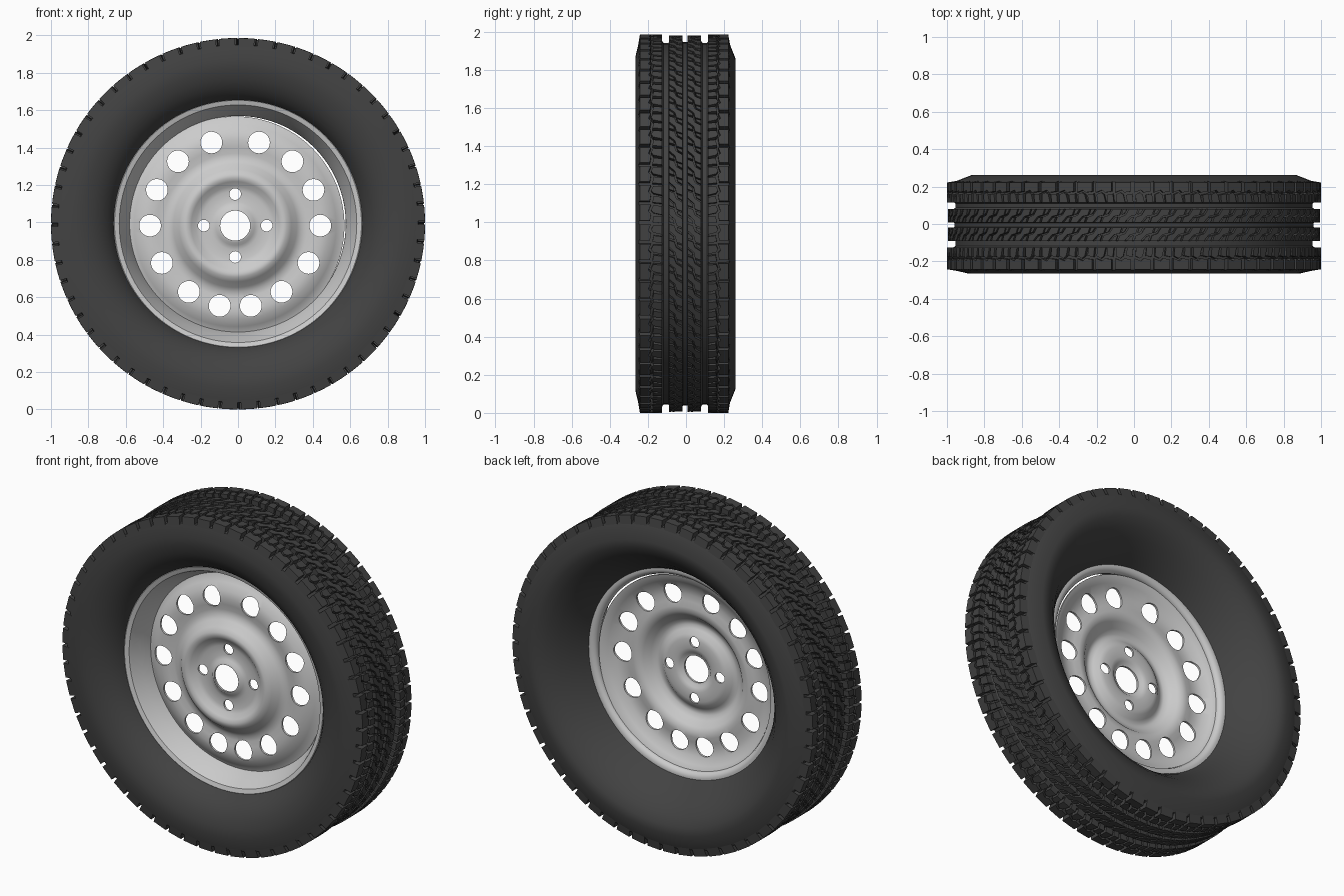
import bpy, bmesh, math

if "Cube" in bpy.data.objects:
    bpy.data.objects.remove(bpy.data.objects["Cube"])

CZ = 0.993          # wheel axle height
ZS = 0.993          # tyre is a touch shorter than it is long

def material(name, c):
    m = bpy.data.materials.new(name)
    m.diffuse_color = (c, c, c, 1)
    m.use_nodes = True
    m.node_tree.nodes["Principled BSDF"].inputs["Base Color"].default_value = m.diffuse_color
    return m

RUBBER = material("rubber", 0.055)

def polar(r, y, a):
    return (r * math.sin(a), y, r * math.cos(a))

def finish(name, bm, loc, mat=None, angle=None, zs=1.0):
    bmesh.ops.recalc_face_normals(bm, faces=bm.faces)
    me = bpy.data.meshes.new(name)
    bm.to_mesh(me)
    bm.free()
    ob = bpy.data.objects.new(name, me)
    bpy.context.collection.objects.link(ob)
    ob.location = loc
    ob.scale.z = zs
    if mat:
        me.materials.append(mat)
    if angle:
        smooth(ob, angle)
    return ob

def smooth(ob, angle):
    bpy.ops.object.select_all(action='DESELECT')
    bpy.context.view_layer.objects.active = ob
    ob.select_set(True)
    bpy.ops.object.shade_smooth_by_angle(angle=math.radians(angle))

def lathe(name, profile, loc, segs=120, closed=False, **kw):
    """Spin (radius, y) points around the y axis."""
    bm = bmesh.new()
    rings = [[bm.verts.new(polar(r, y, 2 * math.pi * i / segs)) for i in range(segs)]
             for r, y in profile]
    pairs = list(zip(rings, rings[1:]))
    if closed:
        pairs.append((rings[-1], rings[0]))
    for p, q in pairs:
        for i in range(segs):
            j = (i + 1) % segs
            bm.faces.new((p[i], p[j], q[j], q[i]))
    return finish(name, bm, loc, **kw)

# Tyre carcass: deep concave sidewalls, tread base with three grooves
tyre = [(.662, -.128), (.675, -.155), (.70, -.188), (.735, -.218), (.78, -.243),
        (.83, -.257), (.885, -.265), (.962, -.247), (.966, -.235),
        (.966, -.125), (.955, -.118), (.955, -.092), (.966, -.088),
        (.966, -.02), (.960, -.015), (.960, .005), (.966, .01),
        (.966, .08), (.955, .087), (.955, .11), (.966, .117),
        (.966, .21), (.962, .225), (.87, .261), (.82, .252), (.77, .225),
        (.72, .18), (.68, .13), (.645, .08), (.62, .035)]
lathe("tyre", tyre, (0, 0, CZ), mat=RUBBER, angle=35, zs=ZS)

# Tread patterns: (along pitch, across rib) outlines
INNER = [[(0, 0), (.42, 0), (.62, .45), (.95, .55), (.95, 1), (.4, 1), (.3, .55), (0, .4)],
         [(.55, 0), (.88, 0), (.88, .40), (.70, .36)],
         [(.03, .58), (.2, .65), (.28, 1), (.03, 1)]]
OUTER = [[(.03, .5), (.36, .62), (.5, .5), (.85, .55), (.85, 1), (.03, 1)],
         [(.1, 0), (.55, 0), (.45, .4), (.3, .5), (.08, .4)],
         [(.65, 0), (.97, 0), (.92, .44), (.6, .38)]]

def tread(name, pattern, y0, y1, count, radius, slant=0.0, flare=0.0):
    bm = bmesh.new()
    step = 2 * math.pi / count
    for k in range(count):
        for outline in pattern:
            top, base = [], []
            for u, v in outline:
                a = (k + u + slant * v) * step
                y = y0 + (y1 - y0) * v
                top.append(bm.verts.new(polar(radius, y, a)))
                base.append(bm.verts.new(polar(.952, y + (flare if v == 1 else 0), a)))
            bm.faces.new(top)
            n = len(top)
            for i in range(n):
                j = (i + 1) % n
                bm.faces.new((top[i], base[i], base[j], top[j]))
    finish(name, bm, (0, 0, CZ), mat=RUBBER, zs=ZS)

tread("tread_front_shoulder", OUTER, -.125, -.242, 60, 1.0, flare=-.008)
tread("tread_front_rib", INNER, -.09, -.018, 72, .994, slant=.3)
tread("tread_back_rib", INNER, .008, .08, 72, .994, slant=.3)
tread("tread_back_shoulder", OUTER, .115, .222, 60, 1.0, flare=.008)

# Rim: front lip, tapering barrel and back flange
rim = [(.664, -.120), (.667, -.132), (.660, -.136), (.635, -.128), (.628, -.115),
       (.605, -.06), (.580, -.005), (.576, .012), (.585, .03), (.605, .04), (.624, .037)]
lathe("rim_barrel", rim, (0, 0, CZ), angle=40)

# Pressed wheel disc with a raised ring around the hub
front = [(.08, -.09), (.092, -.088), (.105, -.076), (.13, -.07), (.185, -.07), (.21, -.077),
         (.235, -.098), (.255, -.108), (.275, -.106), (.30, -.088), (.33, -.055), (.355, -.04),
         (.385, -.038), (.42, -.046), (.46, -.049), (.50, -.042), (.54, -.018), (.56, -.004),
         (.584, .003)]
back = [(r, y + .012) for r, y in reversed(front)]
HUB = (-.015, 0, .983)
disc = lathe("wheel_disc", front + back, HUB, closed=True)

# Cutters: vent holes, stud holes
holes = []
for deg, r in [(16, .462), (41.7, .46), (65.5, .46), (90, .455), (117, .44), (145, .432), (169, .437)]:
    for s in (-1, 1):
        holes.append((s * math.radians(deg), r, .058))
holes += [(i * math.pi / 2, .168, .031) for i in range(4)]

bm = bmesh.new()
for a, r, rad in holes:
    cx, _, cz = polar(r, 0, a)
    rings = [[bm.verts.new((cx + rad * math.sin(t * math.pi / 14), y, cz + rad * math.cos(t * math.pi / 14)))
              for t in range(28)] for y in (-.3, .3)]
    bm.faces.new(rings[0])
    bm.faces.new(rings[1])
    for i in range(28):
        j = (i + 1) % 28
        bm.faces.new((rings[0][i], rings[0][j], rings[1][j], rings[1][i]))
cutter = finish("hole_cutter", bm, HUB)
cutter.hide_render = True

mod = disc.modifiers.new("holes", 'BOOLEAN')
mod.operation = 'DIFFERENCE'
mod.solver = 'EXACT'
mod.object = cutter
bpy.context.view_layer.update()
bpy.context.view_layer.objects.active = disc
bpy.ops.object.modifier_apply(modifier=mod.name)
bpy.data.objects.remove(cutter, do_unlink=True)
smooth(disc, 40)
